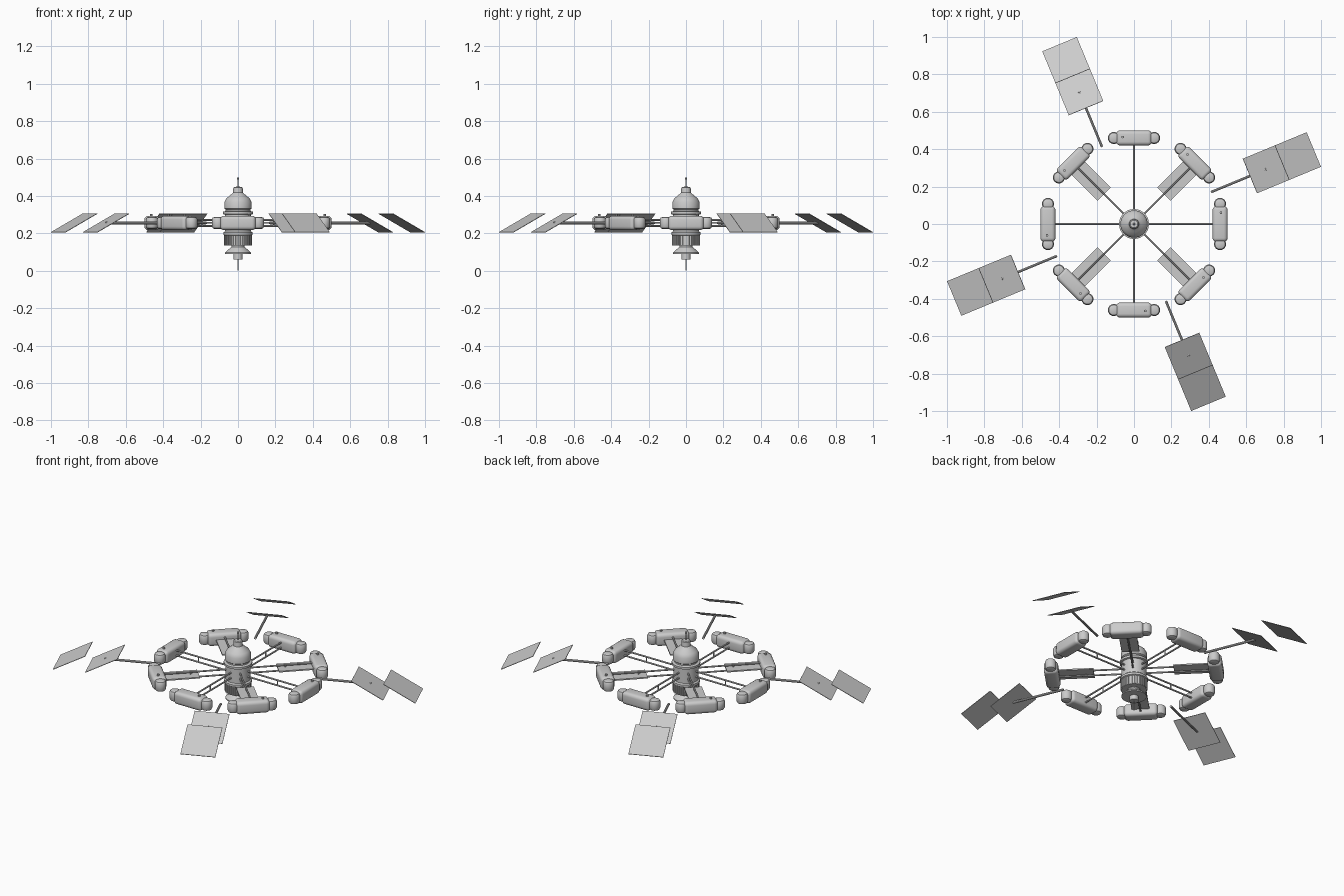
import bpy, bmesh, math
from mathutils import Matrix, Vector

if "Cube" in bpy.data.objects:
    bpy.data.objects.remove(bpy.data.objects["Cube"])

ZC = 0.256  # height of the ring plane


def finish(name, bm, turn=0, smooth=True):
    """Turn a bmesh into an object, rotated about the hub axis."""
    bmesh.ops.transform(bm, matrix=Matrix.Rotation(math.radians(turn), 4, 'Z'), verts=bm.verts)
    bmesh.ops.recalc_face_normals(bm, faces=bm.faces)
    me = bpy.data.meshes.new(name)
    bm.to_mesh(me)
    bm.free()
    ob = bpy.data.objects.new(name, me)
    bpy.context.collection.objects.link(ob)
    if smooth:
        bpy.ops.object.select_all(action='DESELECT')
        ob.select_set(True)
        bpy.context.view_layer.objects.active = ob
        bpy.ops.object.shade_smooth_by_angle(angle=math.radians(35))
    return ob


def add_box(bm, loc, size, bevel=0, tilt=0):
    m = Matrix.Translation(loc) @ Matrix.Rotation(tilt, 4, 'Y') @ Matrix.Diagonal((*size, 1))
    vs = bmesh.ops.create_cube(bm, size=1, matrix=m)['verts']
    if bevel:
        es = list({e for v in vs for e in v.link_edges})
        bmesh.ops.bevel(bm, geom=es, offset=bevel, segments=4, profile=0.5, affect='EDGES')


def add_rod(bm, a, b, r, seg=10):
    a, b = Vector(a), Vector(b)
    d = b - a
    m = Matrix.Translation((a + b) / 2) @ d.to_track_quat('Z', 'Y').to_matrix().to_4x4()
    bmesh.ops.create_cone(bm, cap_ends=True, segments=seg, radius1=r, radius2=r,
                          depth=d.length, matrix=m)


def lathe(bm, profile, centre=(0, 0), seg=32):
    """Spin an (r, z) profile that starts and ends on the axis."""
    vs = [bm.verts.new((centre[0] + r, centre[1], z)) for r, z in profile]
    es = [bm.edges.new(p) for p in zip(vs, vs[1:])]
    bmesh.ops.spin(bm, geom=vs + es, cent=(*centre, 0), axis=(0, 0, 1),
                   angle=math.tau, steps=seg, use_duplicate=False)
    bmesh.ops.remove_doubles(bm, verts=bm.verts, dist=1e-5)


# central hub with antennas, dome, waist bands and lower dish
bm = bmesh.new()
lathe(bm, [(0, 0), (0.004, 0.002), (0.004, 0.062), (0.025, 0.062), (0.025, 0.09),
           (0.07, 0.09), (0.07, 0.097), (0.036, 0.128), (0.036, 0.135), (0.07, 0.135),
           (0.07, 0.188), (0.078, 0.192), (0.078, 0.205), (0.07, 0.212), (0.07, 0.30),
           (0.08, 0.303), (0.08, 0.316), (0.066, 0.32), (0.066, 0.328), (0.073, 0.333),
           (0.073, 0.368), (0.062, 0.388), (0.042, 0.404), (0.027, 0.418),
           (0.025, 0.445), (0.02, 0.449), (0.004, 0.45), (0.004, 0.488),
           (0.007, 0.494), (0.004, 0.5), (0, 0.5)])
finish("hub", bm)

# ribs round the lower band
bm = bmesh.new()
for i in range(32):
    a = math.tau * i / 32
    p = (0.071 * math.cos(a), 0.071 * math.sin(a))
    add_rod(bm, (*p, 0.136), (*p, 0.188), 0.004, 6)
finish("hub_ribs", bm)

for i in range(8):
    turn = 45 * i
    # habitat module: rounded body
    bm = bmesh.new()
    add_box(bm, (0.46, 0, ZC), (0.08, 0.19, 0.077), 0.02)
    finish(f"module_body_{i}", bm, turn)

    # rounded end drums on the module
    bm = bmesh.new()
    for s in (-1, 1):
        lathe(bm, [(0, ZC - 0.032), (0.018, ZC - 0.032), (0.027, ZC - 0.028),
                   (0.032, ZC - 0.018), (0.032, ZC + 0.018), (0.027, ZC + 0.028),
                   (0.018, ZC + 0.032), (0, ZC + 0.032)], (0.46, s * 0.108), 24)
    finish(f"module_ends_{i}", bm, turn)

    # small roof hatch
    bm = bmesh.new()
    add_rod(bm, (0.465, 0.06, ZC), (0.465, 0.06, ZC + 0.047), 0.007)
    finish(f"module_hatch_{i}", bm, turn)

    # twin spokes with a vertical link
    bm = bmesh.new()
    for dz in (-0.016, 0.016):
        add_rod(bm, (0.06, 0, ZC + dz), (0.43, 0, ZC + dz), 0.005)
    add_rod(bm, (0.27, 0, ZC - 0.016), (0.27, 0, ZC + 0.016), 0.004)
    finish(f"spokes_{i}", bm, turn)

    # flat radiator on the diagonal spokes
    if i % 2:
        bm = bmesh.new()
        add_box(bm, (0.325, 0, ZC), (0.2, 0.1, 0.008))
        finish(f"radiator_{i}", bm, turn, False)

for i in range(4):
    turn = 22.5 + 90 * i
    # boom reaching the first solar panel
    bm = bmesh.new()
    add_rod(bm, (0.446, 0, ZC), (0.765, 0, ZC), 0.007)
    finish(f"wing_boom_{i}", bm, turn)

    # two louvred solar panels, inner edge high
    bm = bmesh.new()
    for r in (0.763, 0.948):
        add_box(bm, (r, 0, ZC), (0.209, 0.2, 0.003), 0, math.radians(28.4))
    finish(f"solar_panels_{i}", bm, turn, False)
